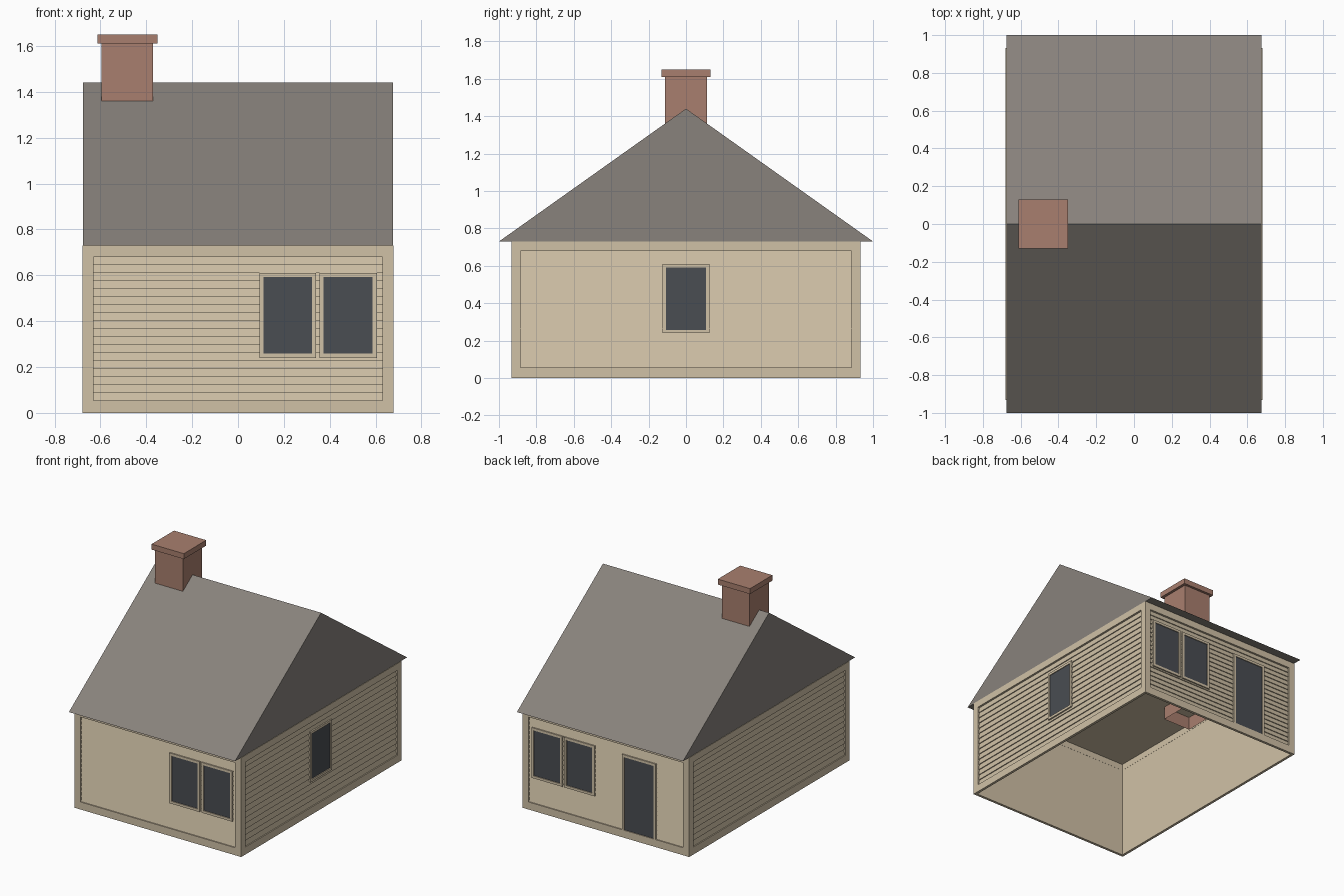
import bpy, bmesh
from math import pi
from mathutils import Matrix, Vector

cube = bpy.data.objects.get("Cube")
if cube:
    bpy.data.objects.remove(cube, do_unlink=True)


def material(name, srgb):
    mat = bpy.data.materials.new(name)
    mat.use_nodes = True
    color = [(c / 255) ** 2.2 for c in srgb] + [1]
    mat.diffuse_color = color
    mat.node_tree.nodes["Principled BSDF"].inputs["Base Color"].default_value = color
    return mat


SIDING = material("cream siding", (207, 192, 165))
ROOF = material("grey shingle", (135, 129, 123))
BRICK = material("red brick", (167, 126, 110))
GLASS = material("dark glass", (75, 78, 83))


def finish(name, bm, mat, angle=0):
    bmesh.ops.recalc_face_normals(bm, faces=bm.faces)
    bm.transform(Matrix.Rotation(angle, 4, 'Z'))
    mesh = bpy.data.meshes.new(name)
    bm.to_mesh(mesh)
    bm.free()
    mesh.materials.append(mat)
    obj = bpy.data.objects.new(name, mesh)
    bpy.context.collection.objects.link(obj)
    return obj


def add_box(bm, x, y, z, open_bottom=False):
    """Box from three (low, high) ranges, optionally without its bottom face."""
    size = [b - a for a, b in (x, y, z)]
    centre = Vector([(a + b) / 2 for a, b in (x, y, z)])
    verts = bmesh.ops.create_cube(
        bm, size=1, matrix=Matrix.Translation(centre) @ Matrix.Diagonal((*size, 1)))["verts"]
    if open_bottom:
        low = [f for f in bm.faces if all(abs(v.co.z - z[0]) < 1e-5 for v in f.verts)]
        bmesh.ops.delete(bm, geom=low, context='FACES_ONLY')


def box(name, x, y, z, mat, open_bottom=False):
    bm = bmesh.new()
    add_box(bm, x, y, z, open_bottom)
    return finish(name, bm, mat)


def extrude_x(name, profile, x0, x1, mat, angle=0):
    """Extrude a (y, z) outline along x."""
    bm = bmesh.new()
    face = bm.faces.new([bm.verts.new((x0, y, z)) for y, z in profile])
    moved = bmesh.ops.extrude_face_region(bm, geom=[face])["geom"]
    verts = [g for g in moved if isinstance(g, bmesh.types.BMVert)]
    bmesh.ops.translate(bm, verts=verts, vec=(x1 - x0, 0, 0))
    return finish(name, bm, mat, angle)


def border(name, u, z, inner_u, inner_z, depth, mat, angle):
    """Rectangular frame of four strips, facing -y before it is turned."""
    bm = bmesh.new()
    add_box(bm, (u[0], inner_u[0]), depth, z)
    add_box(bm, (inner_u[1], u[1]), depth, z)
    add_box(bm, inner_u, depth, (z[0], inner_z[0]))
    add_box(bm, inner_u, depth, (inner_z[1], z[1]))
    finish(name, bm, mat, angle)


def opening(name, u, z, dist, angle):
    """Framed pane set against a wall."""
    rim = 0.018
    inner_u = (u[0] + rim, u[1] - rim)
    inner_z = (z[0] + rim, z[1] - rim)
    border(name + "_frame", u, z, inner_u, inner_z, (-dist, 0.018 - dist), SIDING, angle)
    bm = bmesh.new()
    add_box(bm, inner_u, (0.006 - dist, 0.014 - dist), inner_z)
    finish(name + "_pane", bm, GLASS, angle)


def wall(name, angle, dist, half, panel, rows):
    """Trim border and lapped boards on one side of the house."""
    low, high = 0.055, 0.68
    border(name + "_trim", (-half, half), (0, 0.73), (-panel, panel), (low, high),
           (-dist, 0.019 - dist), SIDING, angle)
    back = 0.018 - dist
    step = (high - low) / rows
    profile = [(back, high), (back, low)]
    for i in range(rows):
        z = low + i * step
        profile += [(0.008 - dist, z), (0.015 - dist, z + step)]
    extrude_x(name + "_boards", profile, -panel, panel, SIDING, angle)


# House shell, open underneath
X, Y = 0.679, 0.932
box("house_shell", (0.018 - X, X - 0.018), (0.018 - Y, Y - 0.018), (0, 0.727), SIDING, True)

# Four clad walls
wall("front_wall", 0, Y, X, 0.63, 18)
wall("back_wall", pi, Y, X, 0.63, 18)
wall("left_wall", pi / 2, X, Y - 0.018, 0.885, 15)
wall("right_wall", -pi / 2, X, Y - 0.018, 0.885, 15)

# Windows and door
sill = (0.24, 0.61)
for label, angle, sign in (("front", 0, 1), ("back", pi, -1)):
    for i, (a, b) in enumerate(((0.093, 0.34), (0.355, 0.605))):
        opening(f"{label}_window_{i + 1}", sorted((sign * a, sign * b)), sill, Y, angle)
opening("left_window", (-0.125, 0.125), sill, X, pi / 2)
opening("back_door", (0.13, 0.405), (0.015, 0.61), Y, pi)

# Gabled roof
extrude_x("roof", [(-1, 0.73), (1, 0.73), (0, 1.44)], -0.676, 0.676, ROOF)

# Chimney
box("chimney_stack", (-0.595, -0.37), (-0.112, 0.112), (0.63, 1.61), BRICK, True)
box("chimney_cap", (-0.612, -0.35), (-0.13, 0.13), (1.61, 1.65), BRICK)
